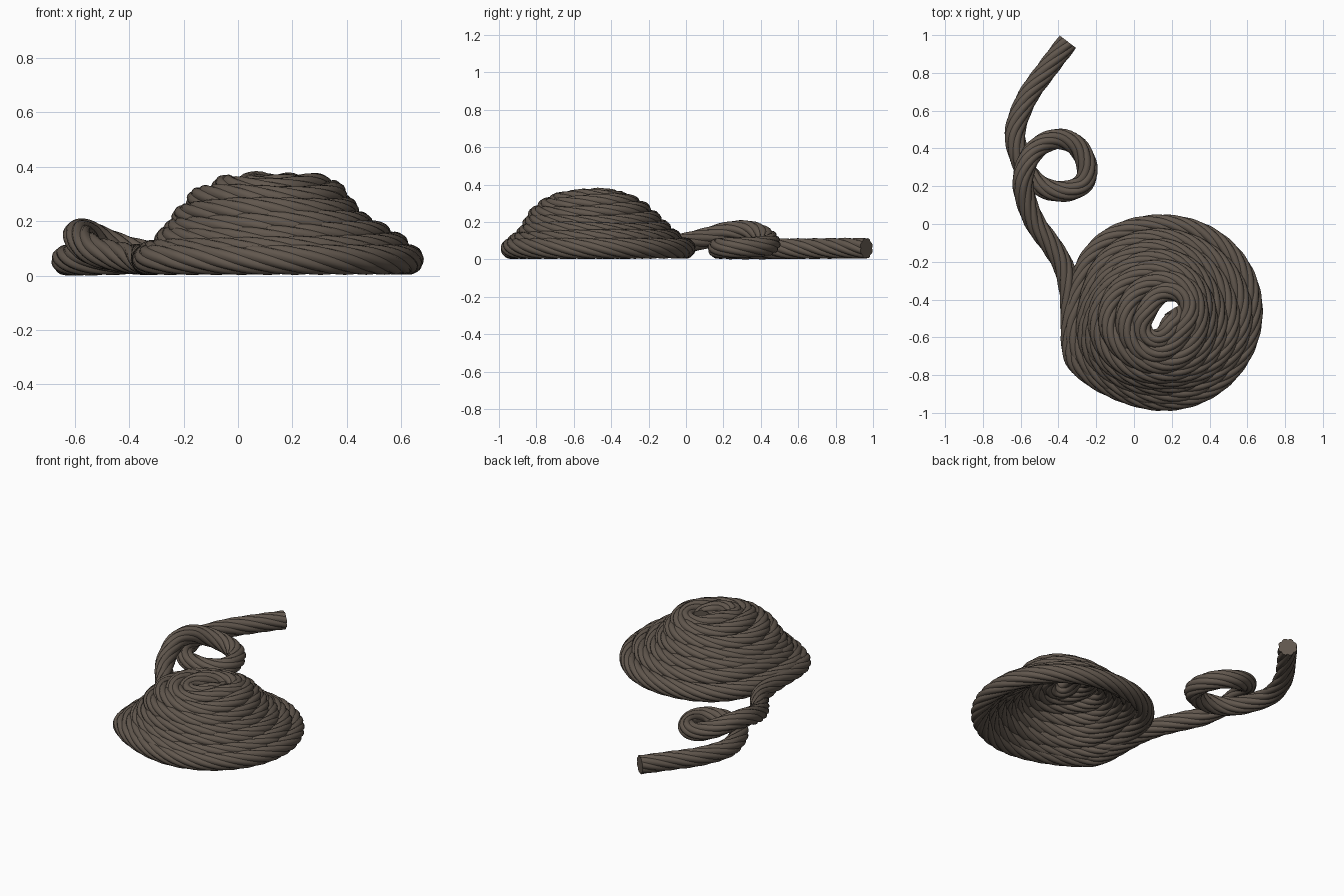
import bpy, bmesh
from math import sin, cos, pi, radians, exp
from mathutils import Vector

if "Cube" in bpy.data.objects:
    bpy.data.objects.remove(bpy.data.objects["Cube"])

# Loose tail with its small overhand loop, from free end to the pile
tail = [(-.35, .965, .06), (-.46, .82, .06), (-.565, .67, .058), (-.628, .50, .057),
        (-.61, .37, .056), (-.55, .25, .056), (-.46, .185, .058), (-.35, .175, .06),
        (-.265, .22, .062), (-.25, .31, .064), (-.30, .41, .07), (-.39, .45, .085),
        (-.49, .42, .12), (-.56, .34, .152), (-.588, .23, .148), (-.57, .12, .118),
        (-.52, .0, .088), (-.44, -.11, .07), (-.375, -.22, .06), (-.342, -.35, .058),
        (-.335, -.46, .058)]

# Pile: (turn, radius, height, centre x, centre y)
keys = [(0, .462, .058, .16, -.47), (.8, .468, .06, .16, -.47), (1.2, .425, .09, .16, -.475),
        (2, .385, .125, .15, -.48), (3, .34, .165, .13, -.495), (4, .30, .215, .115, -.505),
        (5, .25, .27, .12, -.505), (6, .185, .308, .14, -.50), (7, .11, .322, .15, -.50),
        (7.6, .06, .31, .15, -.50)]


def pile_point(t):
    for a, b in zip(keys, keys[1:]):
        if t <= b[0]:
            break
    f = (t - a[0]) / (b[0] - a[0])
    r, z, cx, cy = (a[i] + (b[i] - a[i]) * f for i in range(1, 5))
    deg = (190 + 360 * t) % 360
    ang = radians(deg)
    # lopsided corner on the left, wobble in the middle, stretched eye on top
    r += .07 * exp(-((deg - 203) / 28) ** 2) * max(0, 1 - t / 4)
    r += .03 * exp(-((deg - 140) / 25) ** 2) * max(0, 1 - t / 4)
    r *= 1 + .02 * sin(3 * ang + t) * min(1, t / 2)
    r *= 1 + .28 * cos(2 * (ang - radians(52))) * max(0, min(1, (t - 5.5) / 1.5))
    z += .008 * sin(2 * ang + 1.3 * t) * min(1, max(0, t - 1))
    return cx + r * cos(ang), cy + r * sin(ang), z


STEPS = 24
ctrl = [Vector(p) for p in tail]
ctrl += [Vector(pile_point(i / STEPS)) for i in range(1, int(7.6 * STEPS) + 1)]


def catmull(p0, p1, p2, p3, t):
    return .5 * (2 * p1 + (p2 - p0) * t + (2 * p0 - 5 * p1 + 4 * p2 - p3) * t * t
                 + (3 * p1 - p0 - 3 * p2 + p3) * t ** 3)


# Smooth, evenly sampled centre line
path = []
ext = [2 * ctrl[0] - ctrl[1]] + ctrl + [2 * ctrl[-1] - ctrl[-2]]
for i in range(1, len(ext) - 2):
    n = max(1, round((ext[i + 1] - ext[i]).length / .02))
    path += [catmull(*ext[i - 1:i + 3], k / n) for k in range(n)]
path.append(ctrl[-1])

# Fluted eight-strand section twisted along the centre line
STRANDS, TWIST = 8, 8.0
lobe = [.0485, .0545, .056, .0545]
N = STRANDS * len(lobe)
bm = bmesh.new()
rings, dist = [], 0
for i, p in enumerate(path):
    if i:
        dist += (p - path[i - 1]).length
    tan = (path[min(i + 1, len(path) - 1)] - path[max(i - 1, 0)]).normalized()
    side = Vector((0, 0, 1)).cross(tan).normalized()
    up = tan.cross(side)
    ring = []
    for k in range(N):
        a = 2 * pi * k / N + TWIST * dist
        ring.append(bm.verts.new(p + lobe[k % 4] * (cos(a) * side + sin(a) * up)))
    rings.append(ring)
for r0, r1 in zip(rings, rings[1:]):
    for k in range(N):
        j = (k + 1) % N
        bm.faces.new((r0[k], r0[j], r1[j], r1[k])).smooth = True
    for k in range(0, N, 4):
        bm.edges.get((r0[k], r1[k])).smooth = False
# Flat cut ends
for cap in (rings[0][::-1], rings[-1]):
    for e in bm.faces.new(cap).edges:
        e.smooth = False
bmesh.ops.recalc_face_normals(bm, faces=bm.faces)

mesh = bpy.data.meshes.new("coiled_rope")
bm.to_mesh(mesh)
bm.free()
rope = bpy.data.objects.new("coiled_rope", mesh)
bpy.context.collection.objects.link(rope)
mat = bpy.data.materials.new("rope_brown")
mat.diffuse_color = (.12, .095, .075, 1)
mat.use_nodes = True
mat.node_tree.nodes["Principled BSDF"].inputs["Base Color"].default_value = mat.diffuse_color
mesh.materials.append(mat)
